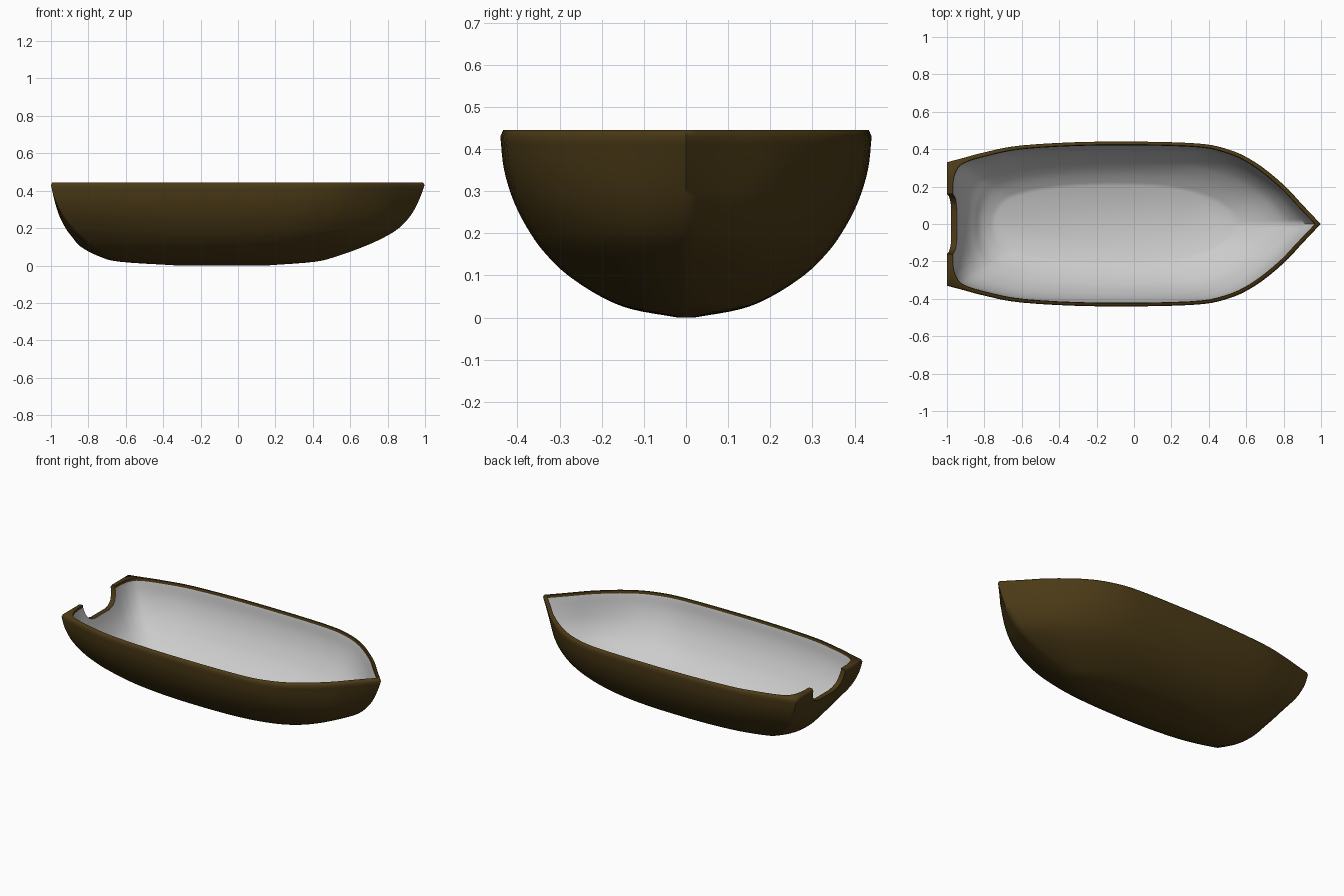
import bpy, bmesh
from math import atan2, cos, sin
from mathutils import Vector

if "Cube" in bpy.data.objects:
    bpy.data.objects.remove(bpy.data.objects["Cube"])


def spline(pts, n):
    """Catmull-Rom curve through pts, n steps per span."""
    p = [Vector(q) for q in pts]
    p = [p[0] * 2 - p[1]] + p + [p[-1] * 2 - p[-2]]
    out = []
    for a, b, c, d in zip(p, p[1:], p[2:], p[3:]):
        for k in range(n):
            t = k / n
            out.append(0.5 * (2 * b + (c - a) * t + (2 * a - 5 * b + 4 * c - d) * t * t
                              + (3 * b - a - 3 * c + d) * t ** 3))
    return out + [p[-2]]


def material(name, color):
    m = bpy.data.materials.new(name)
    m.diffuse_color = (*color, 1)
    m.use_nodes = True
    m.node_tree.nodes["Principled BSDF"].inputs["Base Color"].default_value = m.diffuse_color
    return m


# Waterlines: (height, half width, stern x, bow x)
levels = spline([(0, .02, -.32, .15), (.02, .13, -.63, .41), (.05, .203, -.745, .53),
                 (.10, .28, -.84, .67), (.15, .332, -.885, .78), (.20, .369, -.922, .86),
                 (.27, .406, -.957, .925), (.35, .431, -.982, .968), (.43, .44, -1, .998)], 4)

# Normalised half outlines from stern corner to bow; the inner one has round stern corners
front = [(-.6, .955), (-.2, 1), (.3, .985), (.5, .91), (.65, .75), (.8, .48), (.9, .24), (1, 0)]
outer_side = [(-1, .75), (-.95, .78), (-.9, .81), (-.8, .87)] + front
inner_side = [(-1, .5), (-.985, .65), (-.94, .77), (-.8, .87)] + front


def outline(side):
    half = [Vector((-1, side[0][1] * k / 6)) for k in range(6)] + spline(side, 4)
    return half + [Vector((p.x, -p.y)) for p in half[-2:0:-1]]


def loop(bm, shape, z, w, xs, xb):
    """Ring at height z; the outline turns into an oval towards the keel."""
    verts = []
    low = max(0, 1 - z / .43)
    for p in shape:
        a = atan2(p.y, p.x)
        e = 2.3
        r = (abs(cos(a)) ** e + abs(sin(a)) ** e) ** (-1 / e)
        q = p.lerp(Vector((cos(a), sin(a))) * r, low ** (1.4 if p.x > 0 else 2.2))
        verts.append(bm.verts.new((xs + (q.x + 1) / 2 * (xb - xs), q.y * w, z)))
    return verts


# Hull: outer skin, rim, then inner lining as one closed shell
bm = bmesh.new()
outer, inner = outline(outer_side), outline(inner_side)
rings = [loop(bm, outer, *l) for l in levels]
rings.append(loop(bm, outer, .445, .433, -.993, .988))
rings.append(loop(bm, inner, .445, .424, -.969, .970))
lining_start = len(rings)
for z, w, xs, xb in reversed([l for l in levels if l[0] > .06]):
    rings.append(loop(bm, inner, z, w - .02, xs + .031, xb - .031))
for i, (a, b) in enumerate(zip(rings, rings[1:])):
    for k in range(len(a)):
        j = (k + 1) % len(a)
        f = bm.faces.new((a[k], a[j], b[j], b[k]))
        f.material_index = int(i >= lining_start)
bm.faces.new(rings[0])
bm.faces.new(rings[-1]).material_index = 1
bmesh.ops.recalc_face_normals(bm, faces=bm.faces)
mesh = bpy.data.meshes.new("hull")
bm.to_mesh(mesh)
bm.free()
hull = bpy.data.objects.new("hull", mesh)
bpy.context.collection.objects.link(hull)
brown = material("dark_wood", (.07, .042, .008))
mesh.materials.append(brown)
mesh.materials.append(material("pale_lining", (.9, .87, .9)))

# Rounded notch in the transom
bm = bmesh.new()
half = [(.165, .5), (.158, .42), (.148, .385), (.132, .36), (.105, .343), (.07, .335)]
profile = half + [(-y, z) for y, z in reversed(half)]
face = bm.faces.new([bm.verts.new((-1.1, y, z)) for y, z in profile])
ext = bmesh.ops.extrude_face_region(bm, geom=[face])
bmesh.ops.translate(bm, vec=(.25, 0, 0),
                    verts=[v for v in ext["geom"] if isinstance(v, bmesh.types.BMVert)])
bmesh.ops.recalc_face_normals(bm, faces=bm.faces)
cut_mesh = bpy.data.meshes.new("notch_cutter")
bm.to_mesh(cut_mesh)
bm.free()
cut_mesh.materials.append(brown)
cutter = bpy.data.objects.new("notch_cutter", cut_mesh)
bpy.context.collection.objects.link(cutter)
cutter.hide_render = True

bpy.context.view_layer.objects.active = hull
hull.select_set(True)
mod = hull.modifiers.new("notch", 'BOOLEAN')
mod.operation = 'DIFFERENCE'
mod.solver = 'EXACT'
mod.object = cutter
bpy.ops.object.modifier_apply(modifier=mod.name)
bpy.data.objects.remove(cutter)
bpy.ops.object.shade_smooth_by_angle(angle=1.2)
